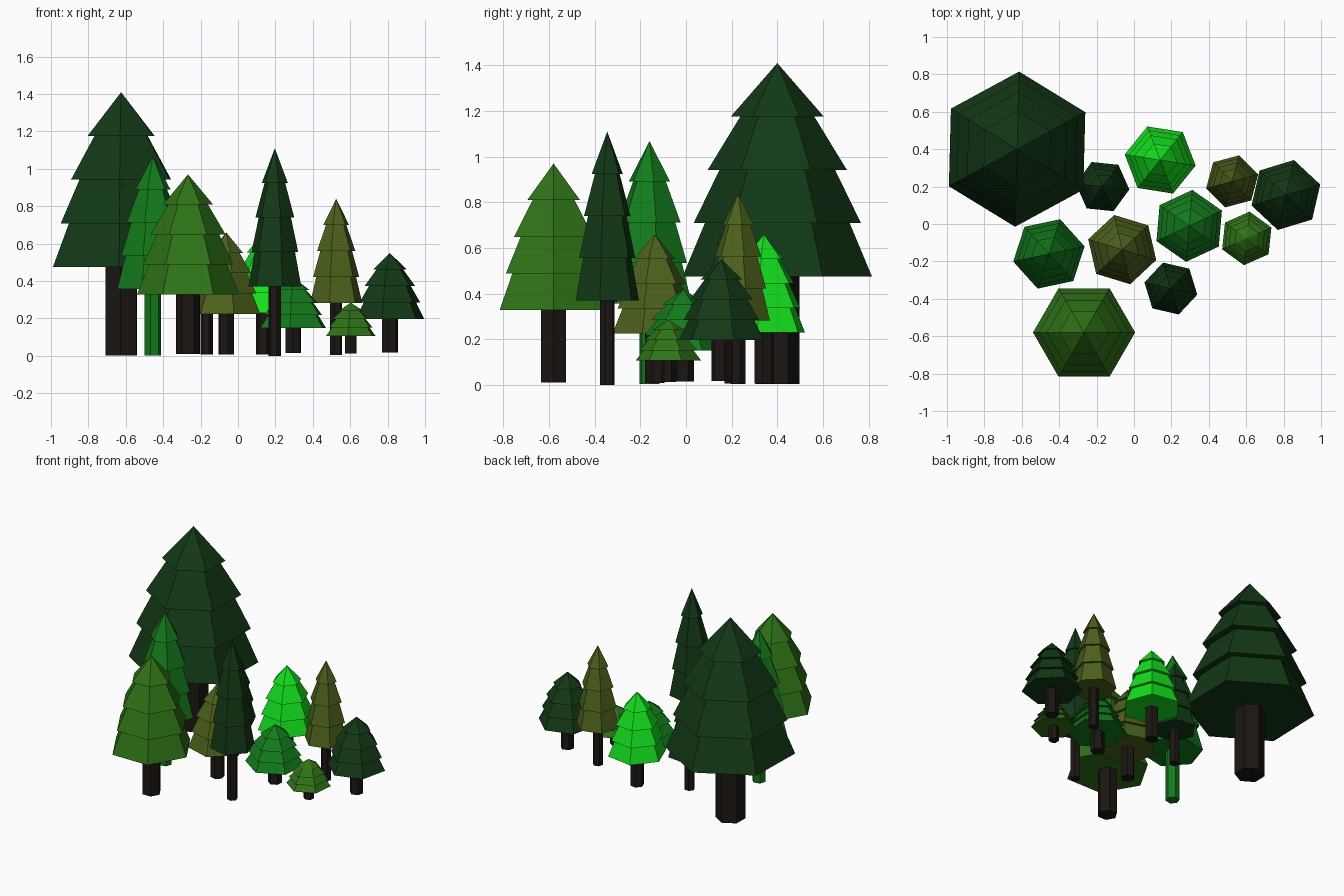
import bpy, bmesh, math

if "Cube" in bpy.data.objects:
    bpy.data.objects.remove(bpy.data.objects["Cube"])

COLOURS = {
    "pine": (0.006, 0.04, 0.008), "green": (0.006, 0.20, 0.011),
    "moss": (0.027, 0.17, 0.008), "olive": (0.072, 0.12, 0.011),
    "bright": (0.006, 0.75, 0.012), "bark": (0.011, 0.008, 0.006)}
MATS = {}
for name, rgb in COLOURS.items():
    MATS[name] = bpy.data.materials.new(name)
    MATS[name].diffuse_color = (*rgb, 1)

# Stepped canopy outline for unit radius: (radius, height fraction from base)
CANOPY = [(1, 0), (0.765, 0.25), (0.884, 0.25), (0.61, 0.5),
          (0.734, 0.5), (0.39, 0.75), (0.49, 0.75)]


def six_sided(name, rings, tip, loc, mat):
    """Stack hexagonal (radius, z, angle) rings; close with a tip or a flat cap."""
    bm = bmesh.new()
    loops = []
    for r, z, a in rings:
        loops.append([bm.verts.new((r * math.cos(a + i * math.pi / 3),
                                    r * math.sin(a + i * math.pi / 3), z)) for i in range(6)])
    bm.faces.new(loops[0][::-1])
    for lo, hi in zip(loops, loops[1:]):
        for i in range(6):
            j = (i + 1) % 6
            bm.faces.new((lo[i], lo[j], hi[j], hi[i]))
    top = loops[-1]
    if tip is None:
        bm.faces.new(top)
    else:
        apex = bm.verts.new((0, 0, tip))
        for i in range(6):
            bm.faces.new((top[i], top[(i + 1) % 6], apex))
    bmesh.ops.recalc_face_normals(bm, faces=bm.faces)
    me = bpy.data.meshes.new(name)
    bm.to_mesh(me)
    bm.free()
    me.materials.append(MATS[mat])
    ob = bpy.data.objects.new(name, me)
    ob.location = loc
    bpy.context.collection.objects.link(ob)


def tree(i, x, y, r, angle, foot, base, top, leaf, bark="bark"):
    a = math.radians(angle)
    # tiered foliage
    six_sided(f"foliage_{i}", [(r * k, base + (top - base) * t, a) for k, t in CANOPY],
              top, (x, y, 0), leaf)
    # trunk
    six_sided(f"trunk_{i}", [(r * 0.232, foot, a), (r * 0.232, base + 0.02, a)],
              None, (x, y, 0), bark)


# x, y, radius, rotation, trunk foot, foliage base, top, colours
TREES = [
    (-0.625, 0.40, 0.415, 28.5, 0.003, 0.475, 1.41, "pine"),
    (-0.455, -0.16, 0.195, 12, 0.003, 0.357, 1.068, "green", "green"),
    (-0.267, -0.58, 0.273, 0, 0.01, 0.328, 0.97, "moss"),
    (-0.063, -0.137, 0.19, 43, 0.008, 0.225, 0.66, "olive"),
    (0.197, -0.345, 0.145, 47, 0.0, 0.37, 1.11, "pine"),
    (0.14, 0.342, 0.192, 51, 0.007, 0.23, 0.66, "bright"),
    (0.295, -0.01, 0.193, 25, 0.015, 0.15, 0.42, "green"),
    (0.525, 0.228, 0.144, 15, 0.005, 0.283, 0.84, "olive"),
    (0.812, 0.155, 0.192, 17, 0.018, 0.197, 0.55, "pine"),
    (0.603, -0.077, 0.144, 24, 0.012, 0.107, 0.285, "moss"),
    (-0.168, 0.20, 0.144, 54, 0.006, 0.25, 0.74, "pine"),
]
for i, t in enumerate(TREES, 1):
    tree(i, *t)

for m in bpy.data.materials:
    if m.users and not m.is_grease_pencil:
        m.use_nodes = True
        m.node_tree.nodes["Principled BSDF"].inputs["Base Color"].default_value = m.diffuse_color
